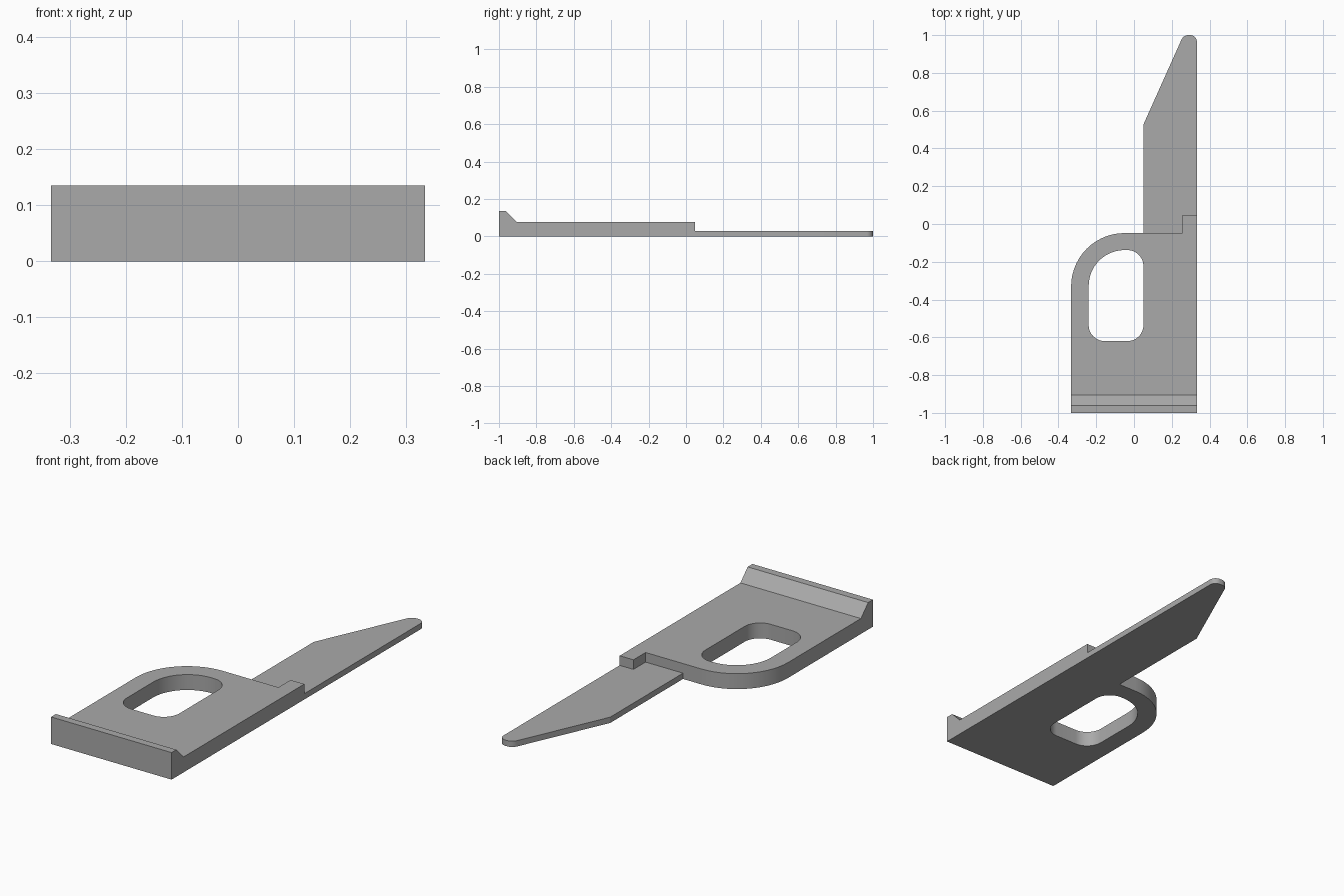
import bpy
import bmesh
import math
from mathutils import Vector

cube = bpy.data.objects.get("Cube")
if cube:
    bpy.data.objects.remove(cube, do_unlink=True)

grey = bpy.data.materials.new("plain_grey")
grey.use_nodes = True
colour = (0.4, 0.4, 0.4, 1)
grey.diffuse_color = colour
grey.node_tree.nodes["Principled BSDF"].inputs["Base Color"].default_value = colour


def rounded(corners, steps=14):
    """Turn (x, y, radius) corners into a loop of points with arc fillets."""
    loop = []
    for i, (x, y, r) in enumerate(corners):
        p = Vector((x, y))
        if not r:
            loop.append(p)
            continue
        a = (Vector(corners[i - 1][:2]) - p).normalized()
        b = (Vector(corners[(i + 1) % len(corners)][:2]) - p).normalized()
        half = a.angle(b) / 2
        centre = p + (a + b).normalized() * (r / math.sin(half))
        start = p + a * (r / math.tan(half)) - centre
        end = p + b * (r / math.tan(half)) - centre
        sweep = math.pi - 2 * half
        for k in range(steps + 1):
            t = k / steps
            loop.append(centre + (start * math.sin((1 - t) * sweep)
                                  + end * math.sin(t * sweep)) / math.sin(sweep))
    return loop


def prism(name, loops, place, offset):
    """Fill an outline (with optional holes) and extrude it by offset."""
    bm = bmesh.new()
    edges = []
    for loop in loops:
        vs = [bm.verts.new(place(p)) for p in loop]
        edges += [bm.edges.new((v, vs[i - 1])) for i, v in enumerate(vs)]
    if len(loops) == 1:
        bm.faces.new(vs)
    else:
        bmesh.ops.triangle_fill(bm, use_beauty=True, edges=edges)
    out = bmesh.ops.extrude_face_region(bm, geom=bm.faces[:], use_keep_orig=True)
    moved = [g for g in out["geom"] if isinstance(g, bmesh.types.BMVert)]
    bmesh.ops.translate(bm, verts=moved, vec=offset)
    bmesh.ops.recalc_face_normals(bm, faces=bm.faces[:])
    mesh = bpy.data.meshes.new(name)
    bm.to_mesh(mesh)
    bm.free()
    mesh.materials.append(grey)
    obj = bpy.data.objects.new(name, mesh)
    bpy.context.collection.objects.link(obj)
    bpy.ops.object.select_all(action="DESELECT")
    obj.select_set(True)
    bpy.context.view_layer.objects.active = obj
    bpy.ops.object.shade_smooth_by_angle(angle=math.radians(20))
    return obj


W = 0.333        # half width
PLATE = 0.077    # plate thickness
BLADE = 0.029    # blade thickness
LIP_Y = -0.905   # back of the raised lip


def flat(p):
    return (p.x, p.y, 0)


def side(p):
    return (-W, p.x, p.y)


# Thick plate with a rounded shoulder, a small step and a finger hole
plate = rounded([(-W, LIP_Y, 0), (W, LIP_Y, 0), (W, 0.048, 0),
                 (0.257, 0.048, 0), (0.257, -0.048, 0), (-W, -0.048, 0.283)])
hole = rounded([(-0.24, -0.62, 0.085), (0.05, -0.62, 0.085),
                (0.05, -0.138, 0.085), (-0.24, -0.138, 0.19)])
prism("plate", [plate, hole], flat, (0, 0, PLATE))

# Raised lip with a sloped back along the front edge
lip = rounded([(-1, 0, 0), (LIP_Y, 0, 0), (LIP_Y, PLATE, 0),
               (-0.962, 0.135, 0), (-1, 0.135, 0)])
prism("front_lip", [lip], side, (2 * W, 0, 0))

# Thin tapered blade, fitted around the step
blade = rounded([(0.05, -0.048, 0), (0.257, -0.048, 0), (0.257, 0.048, 0),
                 (W, 0.048, 0), (W, 1, 0.035), (0.262, 1, 0.04), (0.05, 0.527, 0)])
prism("blade", [blade], flat, (0, 0, BLADE))
